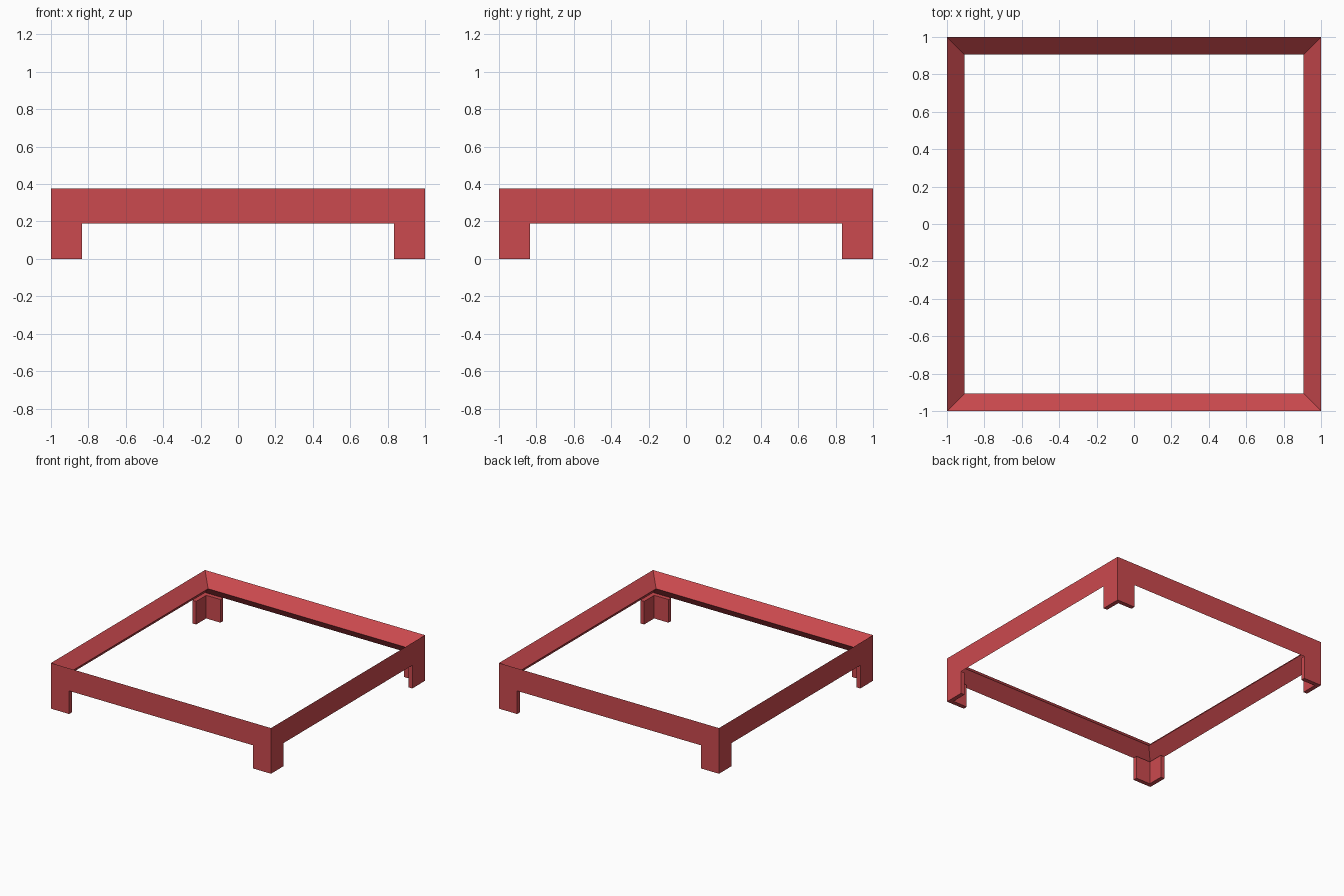
import bpy
import bmesh

# Remove the default cube
cube = bpy.data.objects.get("Cube")
if cube:
    bpy.data.objects.remove(cube, do_unlink=True)

# Single red paint
RED = (0.60, 0.067, 0.077, 1.0)
red = bpy.data.materials.new("red_paint")
red.use_nodes = True
red.diffuse_color = RED
red.node_tree.nodes["Principled BSDF"].inputs["Base Color"].default_value = RED

HALF = 1.0          # half the outer width
TOP = 0.375         # top of the frame
MID = 0.19          # bottom of the rails, top of the legs
INSET = 0.095       # how far the rails point inwards
LEG_LENGTH = 0.165
LEG_THICK = 0.035
CORNERS = [(-1, -1), (1, -1), (1, 1), (-1, 1)]


def finish(bm, name):
    bmesh.ops.recalc_face_normals(bm, faces=bm.faces)
    mesh = bpy.data.meshes.new(name)
    bm.to_mesh(mesh)
    bm.free()
    mesh.materials.append(red)
    obj = bpy.data.objects.new(name, mesh)
    bpy.context.collection.objects.link(obj)
    return obj


# Mitred square frame: a triangular section carried round four corners
def make_frame():
    profile = [(HALF, MID), (HALF, TOP), (HALF - INSET, (TOP + MID) / 2)]
    bm = bmesh.new()
    rings = [[bm.verts.new((sx * r, sy * r, z)) for r, z in profile]
             for sx, sy in CORNERS]
    for i, ring in enumerate(rings):
        after = rings[(i + 1) % len(rings)]
        for j in range(len(profile)):
            k = (j + 1) % len(profile)
            bm.faces.new((ring[j], after[j], after[k], ring[k]))
    return finish(bm, "frame")


# Angle-section leg: an L outline extruded up to the rails
def make_leg(name, sx, sy):
    end, inner = HALF - LEG_LENGTH, HALF - LEG_THICK
    outline = [(HALF, HALF), (end, HALF), (end, inner),
               (inner, inner), (inner, end), (HALF, end)]
    bm = bmesh.new()
    base = bm.faces.new([bm.verts.new((sx * x, sy * y, 0)) for x, y in outline])
    top = bmesh.ops.extrude_face_region(bm, geom=[base])["geom"]
    bmesh.ops.translate(bm, vec=(0, 0, MID),
                        verts=[v for v in top if isinstance(v, bmesh.types.BMVert)])
    return finish(bm, name)


make_frame()
for sx, sy in CORNERS:
    end_name = "front" if sy < 0 else "back"
    side_name = "left" if sx > 0 else "right"
    make_leg(f"{end_name}_{side_name}_leg", sx, sy)
